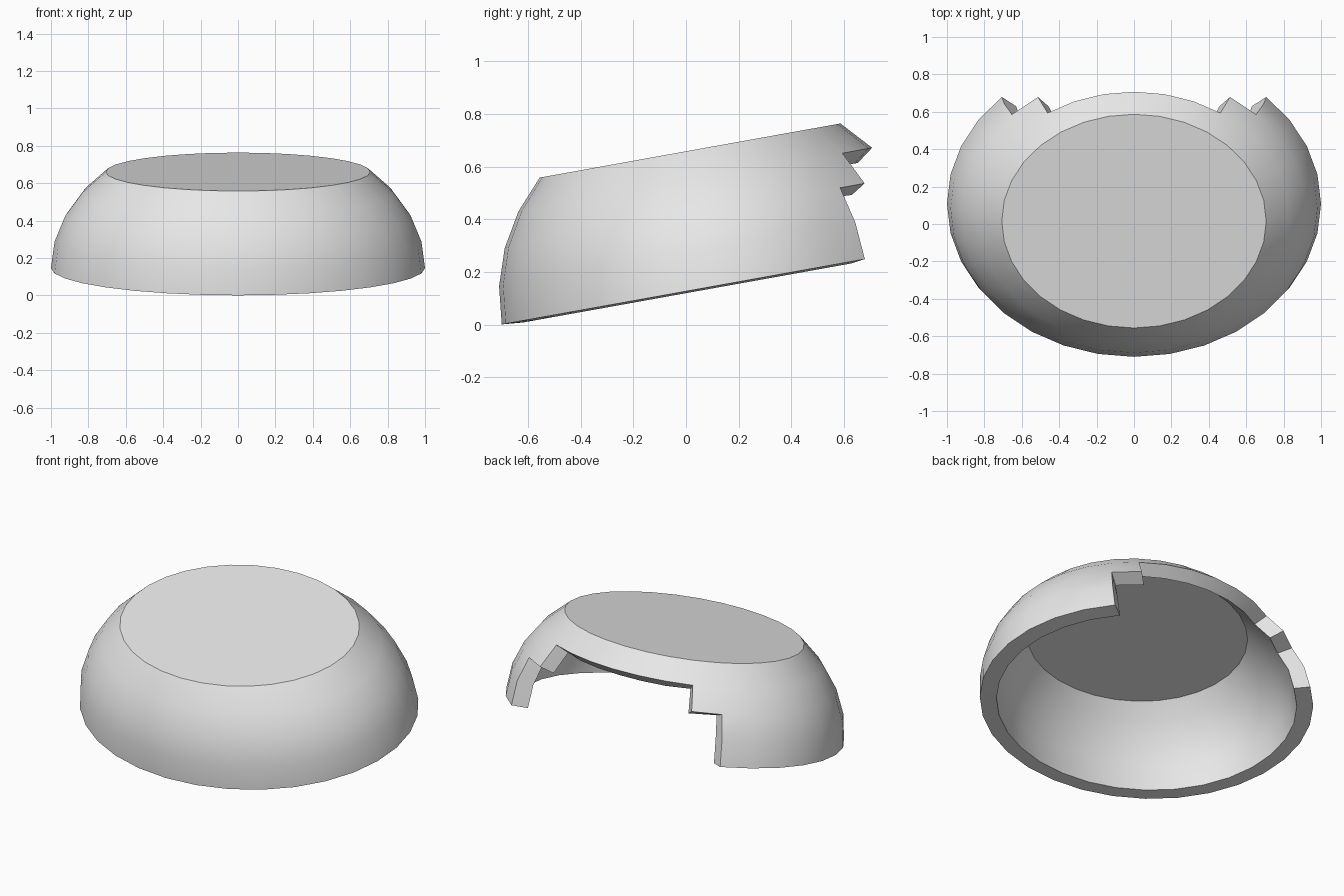
import bpy
import bmesh
from math import radians, degrees, sin, cos, atan2, tau

cube = bpy.data.objects.get("Cube")
if cube:
    bpy.data.objects.remove(cube, do_unlink=True)

SEGMENTS = 32
STEP = tau / SEGMENTS
# Half-width in segments of the rear opening, for each band from the rim up
OPENING = [4, 4, 3, 0]

# Single plain grey
grey = bpy.data.materials.new("light_grey")
grey.use_nodes = True
colour = (0.8, 0.8, 0.8, 1)
grey.diffuse_color = colour
for node in grey.node_tree.nodes:
    if node.type == 'BSDF_PRINCIPLED':
        node.inputs["Base Color"].default_value = colour

# Dome bands with a stepped opening at the back, closed by a flat top
bm = bmesh.new()
rings = []
for level in range(len(OPENING) + 1):
    r, z = cos(level * STEP), sin(level * STEP)
    rings.append([bm.verts.new((r * cos(i * STEP), r * sin(i * STEP), z))
                  for i in range(SEGMENTS)])
back = SEGMENTS // 4
for level, half in enumerate(OPENING):
    low, high = rings[level], rings[level + 1]
    for i in range(SEGMENTS):
        if back - half <= i < back + half:
            continue
        j = (i + 1) % SEGMENTS
        bm.faces.new((low[i], low[j], high[j], high[i]))
bm.faces.new(rings[-1])
bmesh.ops.delete(bm, geom=[v for v in bm.verts if not v.link_faces], context='VERTS')
bm.normal_update()

mesh = bpy.data.meshes.new("dome_shell")
bm.to_mesh(mesh)
bm.free()
mesh.materials.append(grey)
shell = bpy.data.objects.new("dome_shell", mesh)
bpy.context.collection.objects.link(shell)

# Flatten, tip forward and set on the ground
shell.scale = (1, 0.821, 0.74)
shell.rotation_euler = (radians(10.2), 0, 0)
shell.location = (0, 0.108, 0.146)

# Wall thickness, inward
wall = shell.modifiers.new("wall", 'SOLIDIFY')
wall.thickness = 0.1
wall.offset = -1

bpy.ops.object.select_all(action='DESELECT')
shell.select_set(True)
bpy.context.view_layer.objects.active = shell
bpy.ops.object.modifier_apply(modifier=wall.name)
bpy.ops.object.shade_smooth_by_angle(angle=radians(30))
